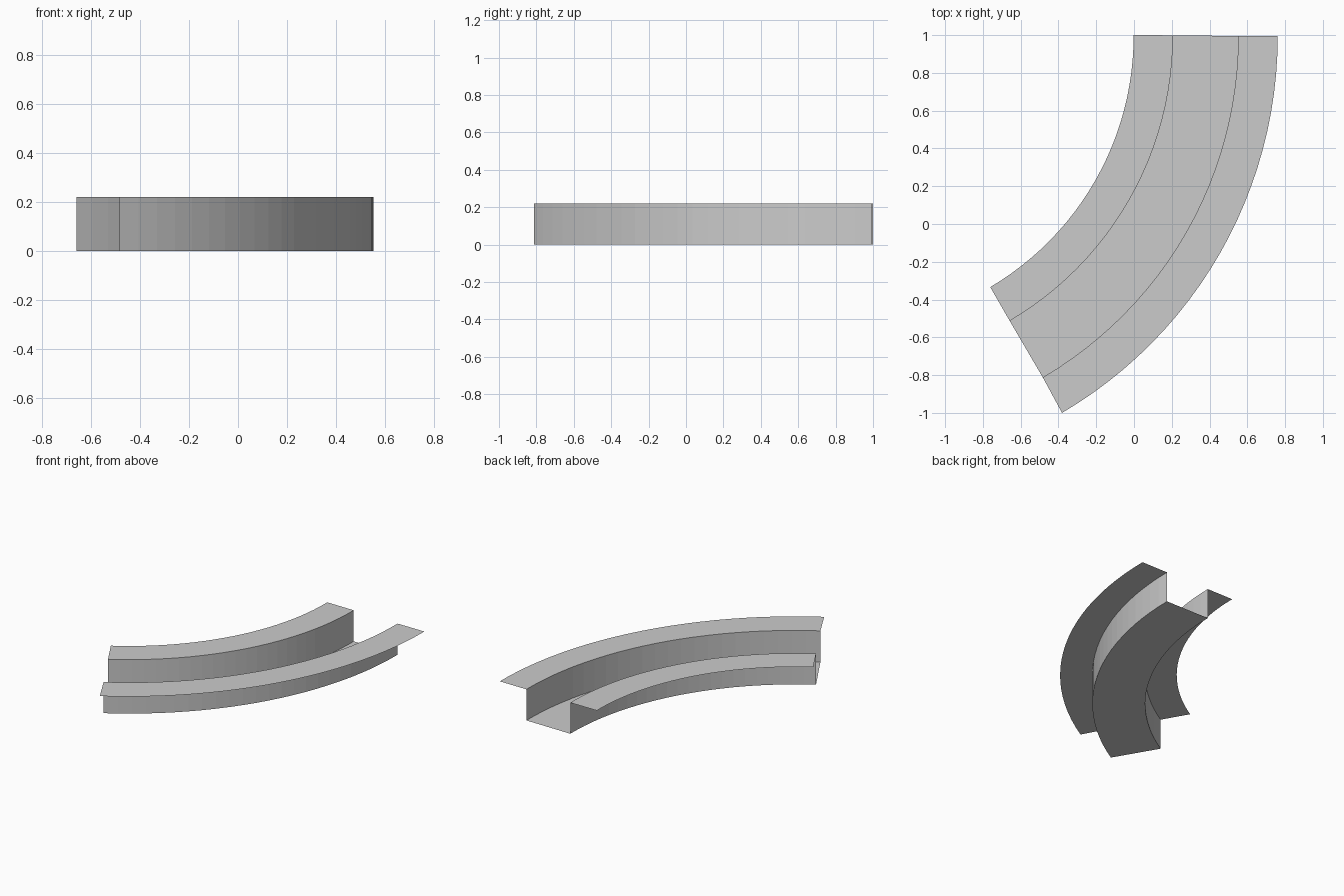
import bpy, bmesh, math
from mathutils import Vector

if "Cube" in bpy.data.objects:
    bpy.data.objects.remove(bpy.data.objects["Cube"])

SEGMENTS = 24
SWEEP = math.radians(59.6)
HEIGHT = 0.22


def arc(start, end):
    """Points on a circular arc of fixed sweep between two plan points."""
    a, b = Vector(start), Vector(end)
    chord = b - a
    radius = chord.length / (2 * math.sin(SWEEP / 2))
    inward = Vector((chord.y, -chord.x)).normalized()
    centre = (a + b) / 2 + inward * radius * math.cos(SWEEP / 2)
    first = math.atan2(a.y - centre.y, a.x - centre.x)
    return [centre + radius * Vector((math.cos(first - SWEEP * i / SEGMENTS),
                                      math.sin(first - SWEEP * i / SEGMENTS)))
            for i in range(SEGMENTS + 1)]


# Plan curves of the four profile corners, from inside to outside of the bend
inner_lip = arc((-0.002, 1.0), (-0.761, -0.334))
inner_wall = arc((0.206, 0.999), (-0.658, -0.513))
outer_wall = arc((0.552, 0.995), (-0.483, -0.812))
outer_lip = arc((0.761, 0.994), (-0.381, -1.0))

# Open sheet section: flange, wall, floor, wall, flange
section = [(inner_lip, HEIGHT), (inner_wall, HEIGHT), (inner_wall, 0),
           (outer_wall, 0), (outer_wall, HEIGHT), (outer_lip, HEIGHT)]

bm = bmesh.new()
rails = [[bm.verts.new((p.x, p.y, z)) for p in curve] for curve, z in section]
for r0, r1 in zip(rails, rails[1:]):
    for i in range(SEGMENTS):
        bm.faces.new((r0[i], r0[i + 1], r1[i + 1], r1[i]))
bm.normal_update()

mesh = bpy.data.meshes.new("curved_channel")
bm.to_mesh(mesh)
bm.free()

grey = bpy.data.materials.new("light_grey")
grey.diffuse_color = (0.6, 0.6, 0.6, 1)
grey.use_nodes = True
grey.node_tree.nodes["Principled BSDF"].inputs["Base Color"].default_value = grey.diffuse_color
mesh.materials.append(grey)

channel = bpy.data.objects.new("curved_channel", mesh)
bpy.context.collection.objects.link(channel)
